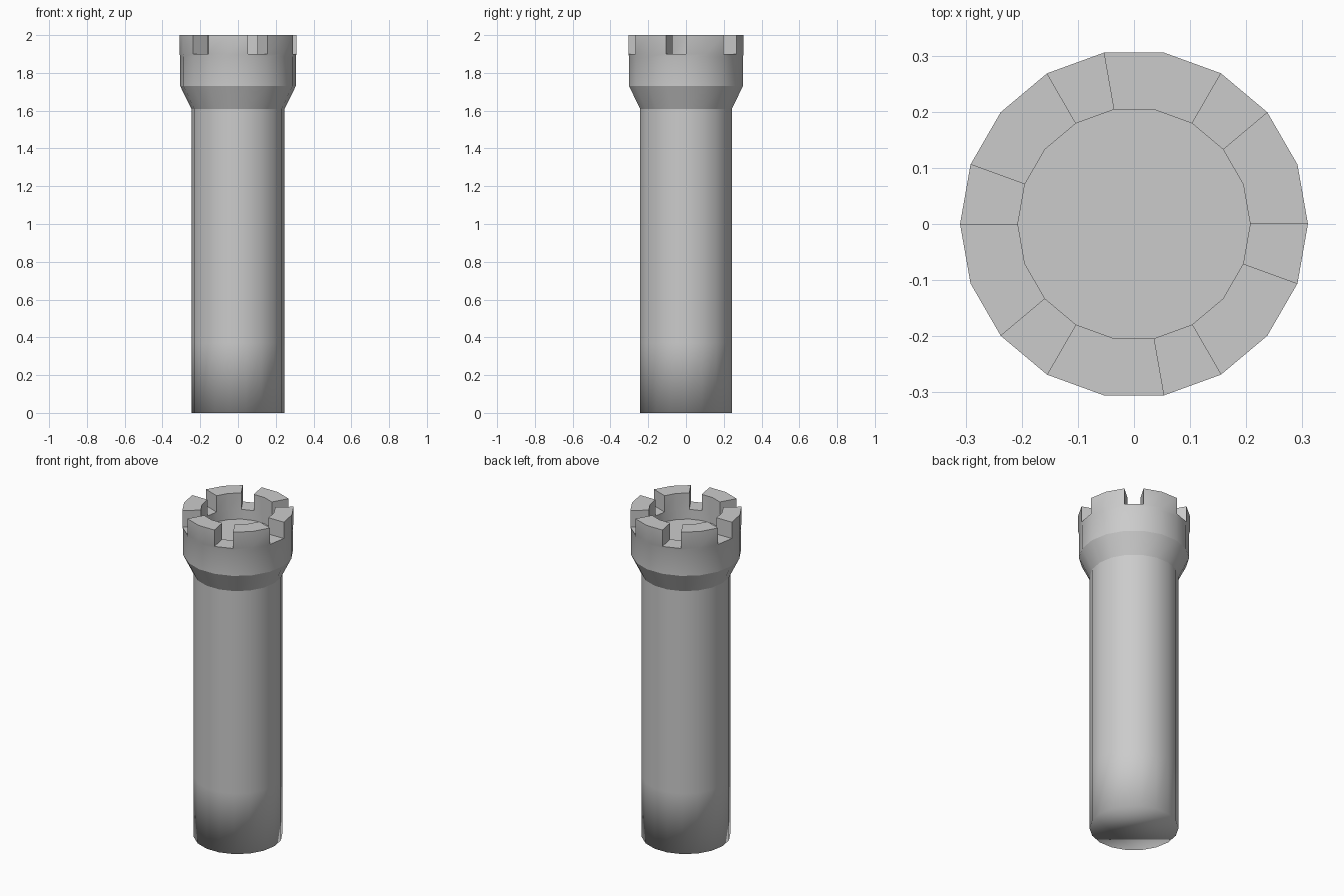
import bpy, bmesh
from math import cos, sin, radians

if "Cube" in bpy.data.objects:
    bpy.data.objects.remove(bpy.data.objects["Cube"])

N = 18                      # sides
GAPS = {2, 5, 8, 11, 14, 17}  # every third segment is a notch

bm = bmesh.new()


def ring(r, z):
    return [bm.verts.new((r * cos(radians(20 * i)), r * sin(radians(20 * i)), z))
            for i in range(N)]


def quad(a, b, i):
    j = (i + 1) % N
    bm.faces.new((a[i], a[j], b[j], b[i]))


# shaft, flare and collar up to the notch floor
outer = [ring(r, z) for r, z in ((0.247, 0), (0.247, 0.37), (0.247, 1.61),
                                 (0.306, 1.73), (0.306, 1.885), (0.31, 1.9))]
bottom = outer[0]
bm.faces.new(bottom[::-1])
for a, b in zip(outer, outer[1:]):
    for i in range(N):
        quad(a, b, i)

# recessed platform inside the battlements
out_low = outer[-1]
in_low, floor = ring(0.207, 1.9), ring(0.207, 1.84)
out_top, in_top = ring(0.31, 2.0), ring(0.207, 2.0)
bm.faces.new(floor)
for i in range(N):
    j = (i + 1) % N
    quad(in_low, floor, i)
    if i in GAPS:
        quad(out_low, in_low, i)
        # notch side walls
        bm.faces.new((out_low[i], out_top[i], in_top[i], in_low[i]))
        bm.faces.new((out_low[j], in_low[j], in_top[j], out_top[j]))
    else:
        # merlon outer, top and inner faces
        quad(out_low, out_top, i)
        quad(out_top, in_top, i)
        quad(in_top, in_low, i)

bmesh.ops.recalc_face_normals(bm, faces=bm.faces)

# smooth around the tower, sharp at the flare and battlements
for f in bm.faces:
    f.smooth = True
for e in bm.edges:
    at_base = all(v.co.z < 0.01 for v in e.verts)
    e.smooth = at_base or e.calc_face_angle(0) < radians(25)

mesh = bpy.data.meshes.new("round_tower")
bm.to_mesh(mesh)
bm.free()
tower = bpy.data.objects.new("round_tower", mesh)
bpy.context.collection.objects.link(tower)
